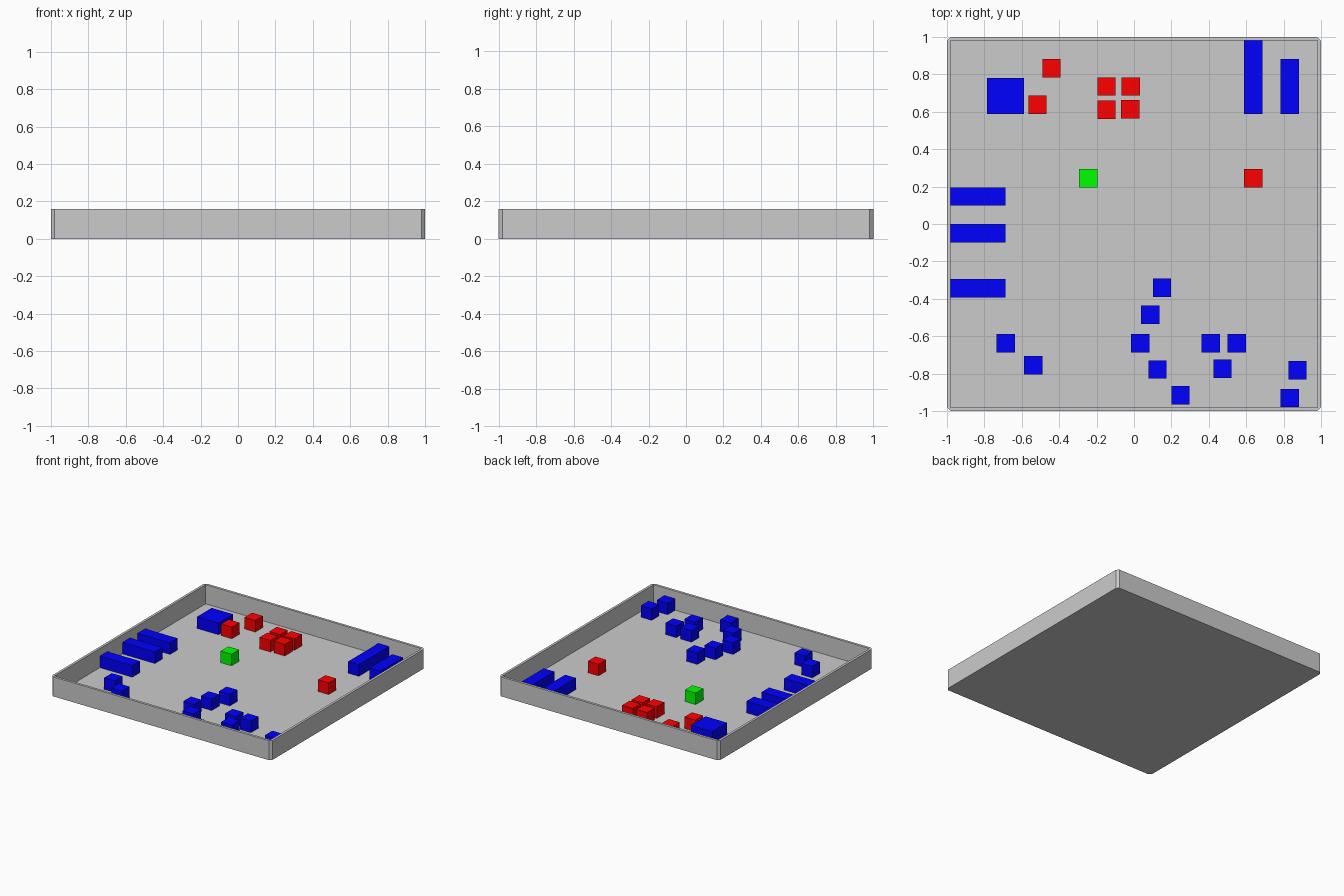
import bpy, bmesh

if "Cube" in bpy.data.objects:
    bpy.data.objects.remove(bpy.data.objects["Cube"])

U = 0.098          # block edge length
WALL_H = 0.16
FLOOR = 0.003      # very thin floor


def material(name, rgb):
    m = bpy.data.materials.new(name)
    m.diffuse_color = (*rgb, 1)
    m.use_nodes = True
    m.node_tree.nodes["Principled BSDF"].inputs["Base Color"].default_value = m.diffuse_color
    return m


RED = material("red", (1, 0, 0))
GREEN = material("green", (0, 1, 0))
BLUE = material("blue", (0, 0, 1))


def add_object(name, bm, mat=None):
    bmesh.ops.recalc_face_normals(bm, faces=bm.faces)
    me = bpy.data.meshes.new(name)
    bm.to_mesh(me)
    bm.free()
    ob = bpy.data.objects.new(name, me)
    bpy.context.collection.objects.link(ob)
    if mat:
        me.materials.append(mat)
    return ob


def block(name, x, y, mat, nx=1, ny=1):
    """Block nx by ny units in plan, one unit high, standing on the floor."""
    bm = bmesh.new()
    bmesh.ops.create_cube(bm, size=1)
    bmesh.ops.scale(bm, vec=(nx * U, ny * U, U - 0.001), verts=bm.verts)
    bmesh.ops.translate(bm, vec=(x, y, U / 2 + 0.0005), verts=bm.verts)
    return add_object(name, bm, mat)


# Arena tray: square with small chamfered corners, thin floor and walls
a, b = 1.0, 0.98
outer = [(b, -a), (a, -b), (a, b), (b, a), (-b, a), (-a, b), (-a, -b), (-b, -a)]
inner = [(b, -b), (b, b), (-b, b), (-b, -b)]
bm = bmesh.new()
low = [bm.verts.new((x, y, 0)) for x, y in outer]
top = [bm.verts.new((x, y, WALL_H)) for x, y in outer]
rim = [bm.verts.new((x, y, WALL_H)) for x, y in inner]
floor = [bm.verts.new((x, y, FLOOR)) for x, y in inner]
bm.faces.new(low)
bm.faces.new(floor)
for i in range(8):
    j = (i + 1) % 8
    bm.faces.new((low[i], low[j], top[j], top[i]))
for i in range(4):
    j = (i + 1) % 4
    bm.faces.new((rim[i], rim[j], floor[j], floor[i]))
    bm.faces.new((top[2 * i], top[2 * i + 1], rim[i]))
    bm.faces.new((top[2 * i + 1], top[(2 * i + 2) % 8], rim[j], rim[i]))
add_object("arena_tray", bm)

# Green and red cubes
block("green_cube", -0.245, 0.245, GREEN)
for x, y in [(-0.441, 0.833), (-0.516, 0.637), (-0.147, 0.735), (-0.018, 0.735),
             (-0.147, 0.61), (-0.02, 0.614), (0.637, 0.245)]:
    block("red_cube", x, y, RED)

# Blue cubes
for x, y in [(-0.686, -0.637), (-0.539, -0.755), (0.15, -0.341), (0.086, -0.485),
             (0.033, -0.637), (0.126, -0.778), (0.249, -0.916), (0.411, -0.637),
             (0.549, -0.637), (0.473, -0.774), (0.874, -0.782), (0.833, -0.93)]:
    block("blue_cube", x, y, BLUE)

# Blue bars against the left and back walls, and the wide slab
for y in (0.147, -0.049, -0.343):
    block("left_bar", -0.833, y, BLUE, nx=3)
block("back_bar_long", 0.637, 0.784, BLUE, ny=4)
block("back_bar_short", 0.833, 0.735, BLUE, ny=3)
block("wide_block", -0.687, 0.684, BLUE, nx=2, ny=1.95)
